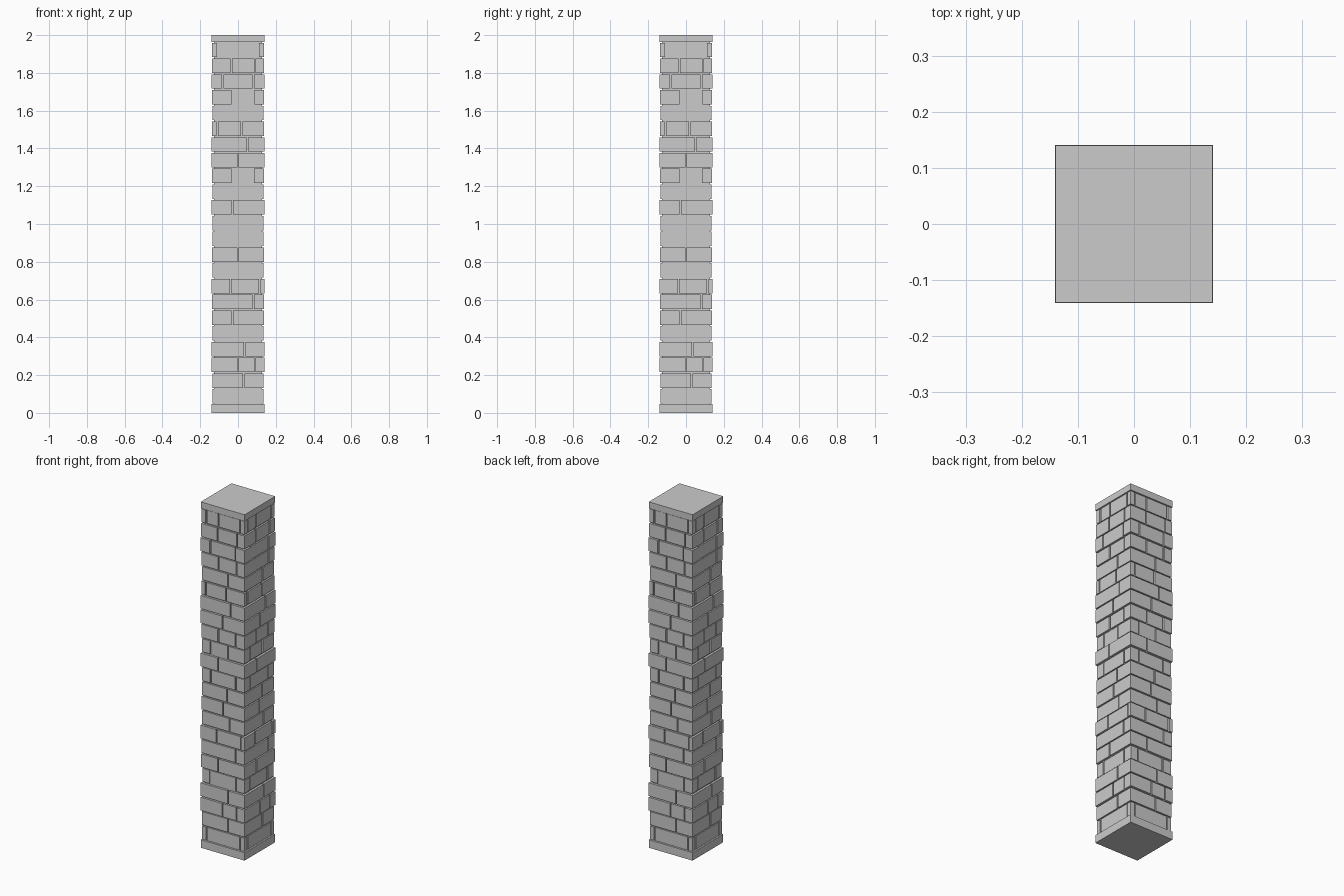
import bpy, bmesh, random
from mathutils import Matrix, Vector

if "Cube" in bpy.data.objects:
    bpy.data.objects.remove(bpy.data.objects["Cube"])

random.seed(4)
H = 2 / 24          # course height
Z0 = 0.046          # top of the base slab
GAP = 0.007         # mortar width


def add_box(bm, lo, hi, rot=None):
    lo, hi = Vector(lo), Vector(hi)
    m = Matrix.Translation((lo + hi) / 2) @ Matrix.Diagonal((*(hi - lo), 1))
    bmesh.ops.create_cube(bm, size=1, matrix=rot @ m if rot else m)


def finish(name, bm):
    me = bpy.data.meshes.new(name)
    bm.to_mesh(me)
    bm.free()
    ob = bpy.data.objects.new(name, me)
    bpy.context.collection.objects.link(ob)
    return ob


def block(name, half, z0, z1):
    bm = bmesh.new()
    add_box(bm, (-half, -half, z0), (half, half, z1))
    finish(name, bm)


# Slabs and mortar core
block("base_slab", 0.14, 0, Z0)
block("cap_slab", 0.14, Z0 + 23 * H, 2)
block("mortar_core", 0.128, Z0 - 0.01, Z0 + 23 * H + 0.01)

# Vertical joints per course, bottom to top (same on all four sides)
joints = [[-0.107, 0.107], [0.03], [0, 0.09], [0.035], [-0.085, 0.08], [-0.03],
          [0.08], [-0.04, 0.115], [0.04], [0.0], [0.025], [-0.08, 0.08],
          [-0.03], [-0.08, 0.03], [-0.03, 0.08], [0.0], [0.05], [-0.11, 0.02],
          [0.03], [-0.03, 0.085], [-0.08, 0.08], [-0.035, 0.09], [-0.107, -0.03, 0.107]]
# Courses that stand out to the full width
proud = {2, 3, 7, 12, 15, 16, 20}

# Brick courses, one side repeated by quarter turns
for k, js in enumerate(joints):
    bm = bmesh.new()
    d = 0.1405 if k in proud else random.uniform(0.134, 0.139)
    zb, zt = Z0 + k * H + GAP / 2, Z0 + (k + 1) * H - GAP / 2
    edges = [-d - GAP / 2] + js + [d + GAP / 2]
    for i in range(len(edges) - 1):
        dep = d if i in (0, len(edges) - 2) else d - random.uniform(0, 0.003)
        for q in range(4):
            rot = Matrix.Rotation(q * 1.5707963268, 4, 'Z')
            # right end butts against the neighbouring side's corner brick
            x1 = edges[i + 1] - GAP / 2
            if i == len(edges) - 2:
                x1 = d - 0.0005
            add_box(bm, (edges[i] + GAP / 2, -dep, zb), (x1, -0.12, zt), rot)
    finish("brick_course_%02d" % (k + 1), bm)
